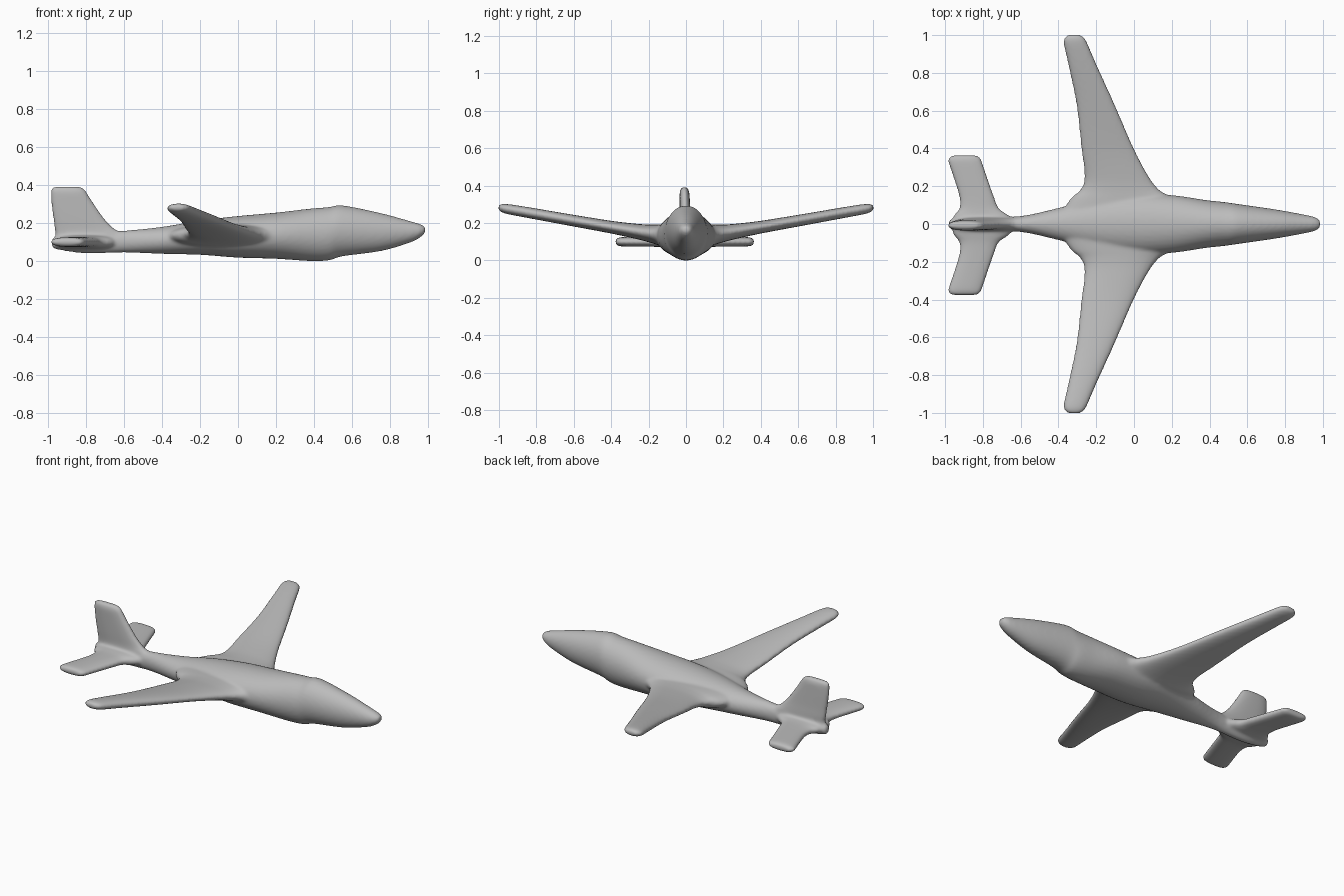
import bpy, bmesh, math
from mathutils import Vector

SIDES = 32


def spline(stations, steps=5):
    """Resample a list of number tuples with a Catmull-Rom curve."""
    p = [Vector(s) for s in stations]
    p = [p[0]] + p + [p[-1]]
    out = []
    for i in range(1, len(p) - 2):
        a, b, c, d = p[i - 1:i + 3]
        for k in range(steps):
            t = k / steps
            out.append(0.5 * (2 * b + (c - a) * t + (2 * a - 5 * b + 4 * c - d) * t ** 2
                              + (3 * b - a - 3 * c + d) * t ** 3))
    out.append(p[-1])
    return out


def loft(bm, stations, place, power=2.0):
    """Skin rounded sections; place(station, u, v) gives a point for u, v in -1..1."""
    rings = []
    for s in spline(stations):
        ring = []
        for i in range(SIDES):
            a = 2 * math.pi * i / SIDES
            c, n = math.cos(a), math.sin(a)
            u = math.copysign(abs(c) ** (2 / power), c)
            v = math.copysign(abs(n) ** (2 / power), n)
            ring.append(bm.verts.new(place(s, u, v)))
        rings.append(ring)
    faces = [bm.faces.new(rings[0]), bm.faces.new(rings[-1][::-1])]
    for r, q in zip(rings, rings[1:]):
        for i in range(SIDES):
            j = (i + 1) % SIDES
            faces.append(bm.faces.new((r[i], q[i], q[j], r[j])))
    bmesh.ops.recalc_face_normals(bm, faces=faces)


bm = bmesh.new()

# Fuselage: x, half width, bottom, top
fuselage = [
    (-0.98, 0.020, 0.075, 0.115), (-0.95, 0.028, 0.06, 0.13), (-0.80, 0.036, 0.04, 0.15),
    (-0.60, 0.042, 0.045, 0.16), (-0.40, 0.085, 0.038, 0.18), (-0.20, 0.135, 0.033, 0.213),
    (0.00, 0.160, 0.018, 0.237), (0.20, 0.153, 0.012, 0.255), (0.38, 0.127, 0.0, 0.276),
    (0.48, 0.116, 0.004, 0.284), (0.55, 0.106, 0.025, 0.293), (0.75, 0.077, 0.052, 0.253),
    (0.90, 0.050, 0.095, 0.212), (0.96, 0.036, 0.125, 0.194), (0.985, 0.018, 0.15, 0.18),
]
loft(bm, fuselage, lambda s, u, v: (s[0], s[1] * u, (s[2] + s[3]) / 2 + (s[3] - s[2]) / 2 * v))

# Wings: span, leading edge x, trailing edge x, height, half thickness
wing = [
    (0.00, 0.24, -0.42, 0.125, 0.070), (0.13, 0.20, -0.34, 0.135, 0.058),
    (0.18, 0.135, -0.285, 0.142, 0.050), (0.25, 0.08, -0.262, 0.153, 0.042),
    (0.40, 0.00, -0.28, 0.178, 0.034), (0.63, -0.10, -0.305, 0.218, 0.031),
    (0.85, -0.20, -0.35, 0.257, 0.029), (0.95, -0.243, -0.372, 0.274, 0.027),
    (0.985, -0.262, -0.368, 0.280, 0.022), (1.003, -0.285, -0.345, 0.282, 0.012),
]
# Tailplane: same columns
tailplane = [
    (0.00, -0.62, -0.97, 0.10, 0.040), (0.05, -0.66, -0.955, 0.10, 0.034),
    (0.09, -0.715, -0.925, 0.10, 0.029), (0.15, -0.74, -0.925, 0.10, 0.027),
    (0.25, -0.775, -0.955, 0.10, 0.026), (0.33, -0.802, -0.982, 0.10, 0.025),
    (0.355, -0.812, -0.982, 0.10, 0.022), (0.37, -0.83, -0.965, 0.10, 0.014),
]
# Fin: height, leading edge x, trailing edge x, sideways offset, half thickness
fin = [
    (0.09, -0.56, -0.975, 0.0, 0.036), (0.14, -0.59, -0.962, 0.0, 0.034),
    (0.17, -0.65, -0.965, 0.0, 0.032), (0.22, -0.70, -0.972, -0.003, 0.030),
    (0.30, -0.757, -0.982, -0.006, 0.028), (0.36, -0.795, -0.984, -0.008, 0.026),
    (0.38, -0.81, -0.982, -0.008, 0.021), (0.392, -0.83, -0.965, -0.008, 0.012),
]


def chord(s, u):
    return (s[1] + s[2]) / 2 + (s[1] - s[2]) / 2 * u


for side in (1, -1):
    loft(bm, wing, lambda s, u, v: (chord(s, u), side * s[0], s[3] + s[4] * v), 2.2)
    loft(bm, tailplane, lambda s, u, v: (chord(s, u), side * s[0] - 0.007, s[3] + s[4] * v), 2.5)
loft(bm, fin, lambda s, u, v: (chord(s, u), s[3] + s[4] * v, s[0]), 2.5)

mesh = bpy.data.meshes.new("airframe")
bm.to_mesh(mesh)
bm.free()
airframe = bpy.data.objects.new("airframe", mesh)
bpy.context.collection.objects.link(airframe)

# Plain grey finish
grey = bpy.data.materials.new("light grey")
grey.diffuse_color = (0.5, 0.5, 0.5, 1)
mesh.materials.append(grey)

# Fuse the parts into one skin with soft joints
remesh = airframe.modifiers.new("fuse", 'REMESH')
remesh.mode = 'VOXEL'
remesh.voxel_size = 0.009
remesh.use_smooth_shade = True
soften = airframe.modifiers.new("soften", 'SMOOTH')
soften.factor = 0.5
soften.iterations = 8
